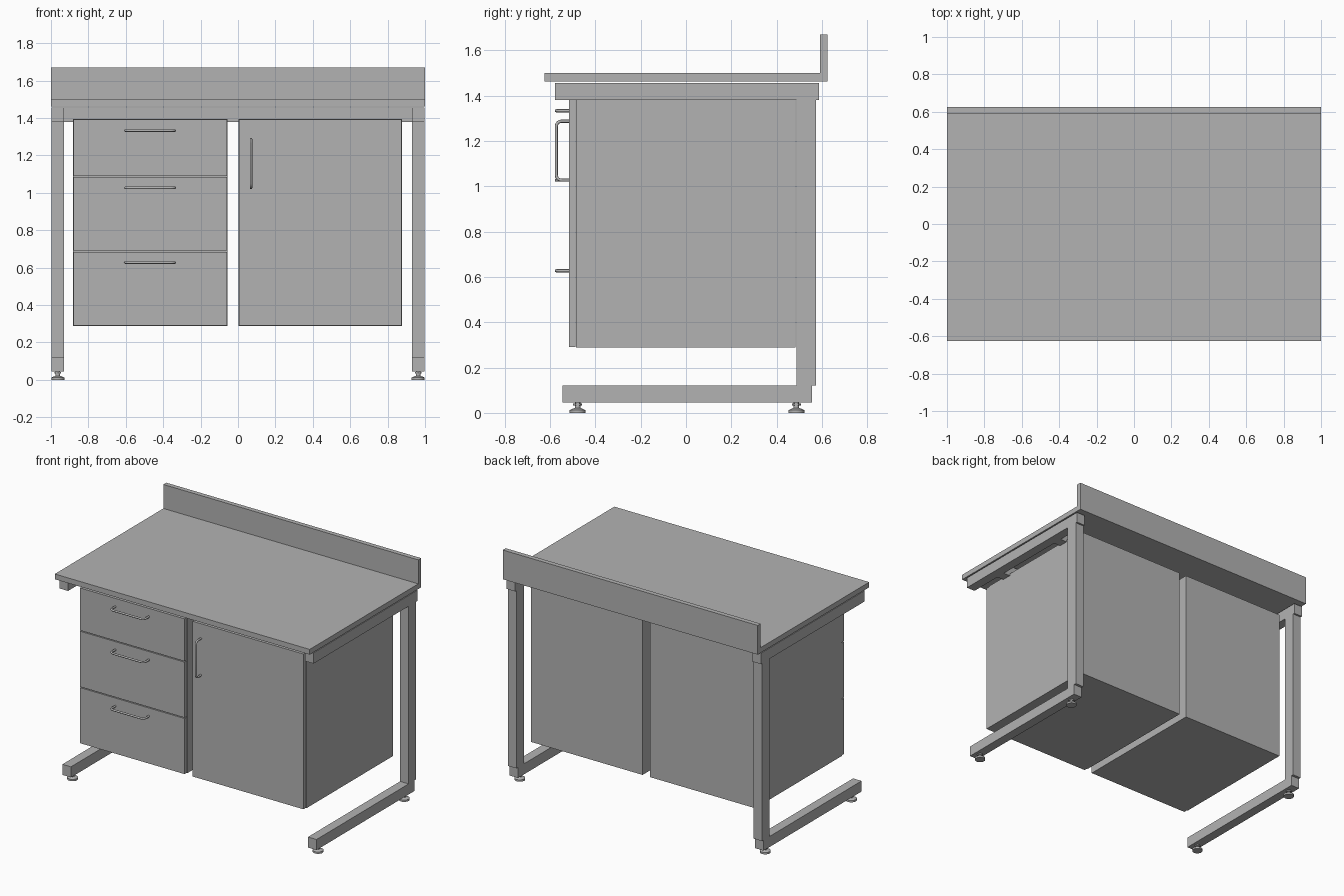
import bpy
import bmesh
from math import sin, cos, pi
from mathutils import Vector

if "Cube" in bpy.data.objects:
    bpy.data.objects.remove(bpy.data.objects["Cube"])

GREY = (0.45, 0.45, 0.45, 1)
grey = bpy.data.materials.new("neutral_grey")
grey.use_nodes = True
grey.diffuse_color = GREY
grey.node_tree.nodes["Principled BSDF"].inputs["Base Color"].default_value = GREY


def add_object(name, data):
    data.materials.append(grey)
    obj = bpy.data.objects.new(name, data)
    bpy.context.scene.collection.objects.link(obj)
    return obj


def box(name, x, y, z):
    """Box given by its (low, high) range on each axis."""
    bm = bmesh.new()
    bmesh.ops.create_cube(bm, size=1)
    for v in bm.verts:
        v.co = [r[0] if c < 0 else r[1] for c, r in zip(v.co, (x, y, z))]
    mesh = bpy.data.meshes.new(name)
    bm.to_mesh(mesh)
    bm.free()
    return add_object(name, mesh)


def handle(name, centre, along, half):
    """Bent bar handle standing out from a front panel."""
    reach, bend = 0.056, 0.022
    out = Vector((0, -1, 0))
    path = []
    for side in (-1, 1):
        arc = [(half - bend + bend * cos(a), reach - bend + bend * sin(a))
               for a in (i * pi / 8 for i in range(5))]
        leg = [(half, 0)] + arc
        path += [centre + along * side * u + out * w
                 for u, w in (leg if side < 0 else reversed(leg))]
    curve = bpy.data.curves.new(name, "CURVE")
    curve.dimensions = "3D"
    curve.bevel_depth = 0.007
    curve.bevel_resolution = 2
    curve.use_fill_caps = True
    spline = curve.splines.new("POLY")
    spline.points.add(len(path) - 1)
    for point, co in zip(spline.points, path):
        point.co = (*co, 1)
    add_object(name, curve)


def levelling_foot(name, x, y):
    """Round pad, tapered collar, threaded stem and hexagonal nut."""
    bm = bmesh.new()
    for r1, r2, low, high, sides in ((0.035, 0.035, 0, 0.013, 24),
                                     (0.033, 0.016, 0.013, 0.021, 24),
                                     (0.012, 0.012, 0.018, 0.046, 16),
                                     (0.02, 0.02, 0.033, 0.041, 6)):
        made = bmesh.ops.create_cone(bm, cap_ends=True, segments=sides,
                                     radius1=r1, radius2=r2, depth=high - low)
        bmesh.ops.translate(bm, verts=made["verts"], vec=(x, y, (low + high) / 2))
    mesh = bpy.data.meshes.new(name)
    bm.to_mesh(mesh)
    bm.free()
    obj = add_object(name, mesh)
    bpy.context.view_layer.objects.active = obj
    obj.select_set(True)
    bpy.ops.object.shade_smooth_by_angle()
    obj.select_set(False)


# Worktop and upstand
box("worktop", (-1, 1), (-0.625, 0.592), (1.463, 1.5))
box("upstand", (-1, 1), (0.592, 0.625), (1.463, 1.67))

# C-shaped side frames with feet
for label, s in (("left", 1), ("right", -1)):
    x = sorted((s * 0.93, s * 0.997))
    box(label + "_top_beam", x, (-0.577, 0.586), (1.38, 1.456))
    box(label + "_post", x, (0.488, 0.573), (0.12, 1.38))
    box(label + "_foot_beam", x, (-0.544, 0.555), (0.045, 0.12))
    levelling_foot(label + "_front_foot", s * 0.963, -0.478)
    levelling_foot(label + "_back_foot", s * 0.963, 0.487)

# Cross rails carrying the cabinets
for label, y in (("front", -0.3), ("back", 0.3)):
    box(label + "_cross_rail", (-0.93, 0.93), (y - 0.035, y + 0.035), (1.38, 1.456))

# Cabinet bodies
BOTTOM, TOP = 0.288, 1.395
FRONT = (-0.516, -0.488)
box("drawer_cabinet", (-0.882, -0.055), (-0.486, 0.484), (BOTTOM, TOP))
box("door_cabinet", (0.002, 0.878), (-0.486, 0.484), (BOTTOM, TOP))

# Drawer fronts and door
gap = 0.003
levels = (BOTTOM, 0.688, 1.088, TOP)
handle_heights = (0.627, 1.027, 1.333)
for i, label in enumerate(("bottom", "middle", "top")):
    box(label + "_drawer_front", (-0.882 + gap, -0.055 - gap), FRONT,
        (levels[i] + gap, levels[i + 1] - gap))
    handle(label + "_drawer_handle", Vector((-0.47, FRONT[0], handle_heights[i])),
           Vector((1, 0, 0)), 0.132)
box("door", (0.002 + gap, 0.878 - gap), FRONT, (BOTTOM + gap, TOP - gap))
handle("door_handle", Vector((0.07, FRONT[0], 1.157)), Vector((0, 0, 1)), 0.13)
